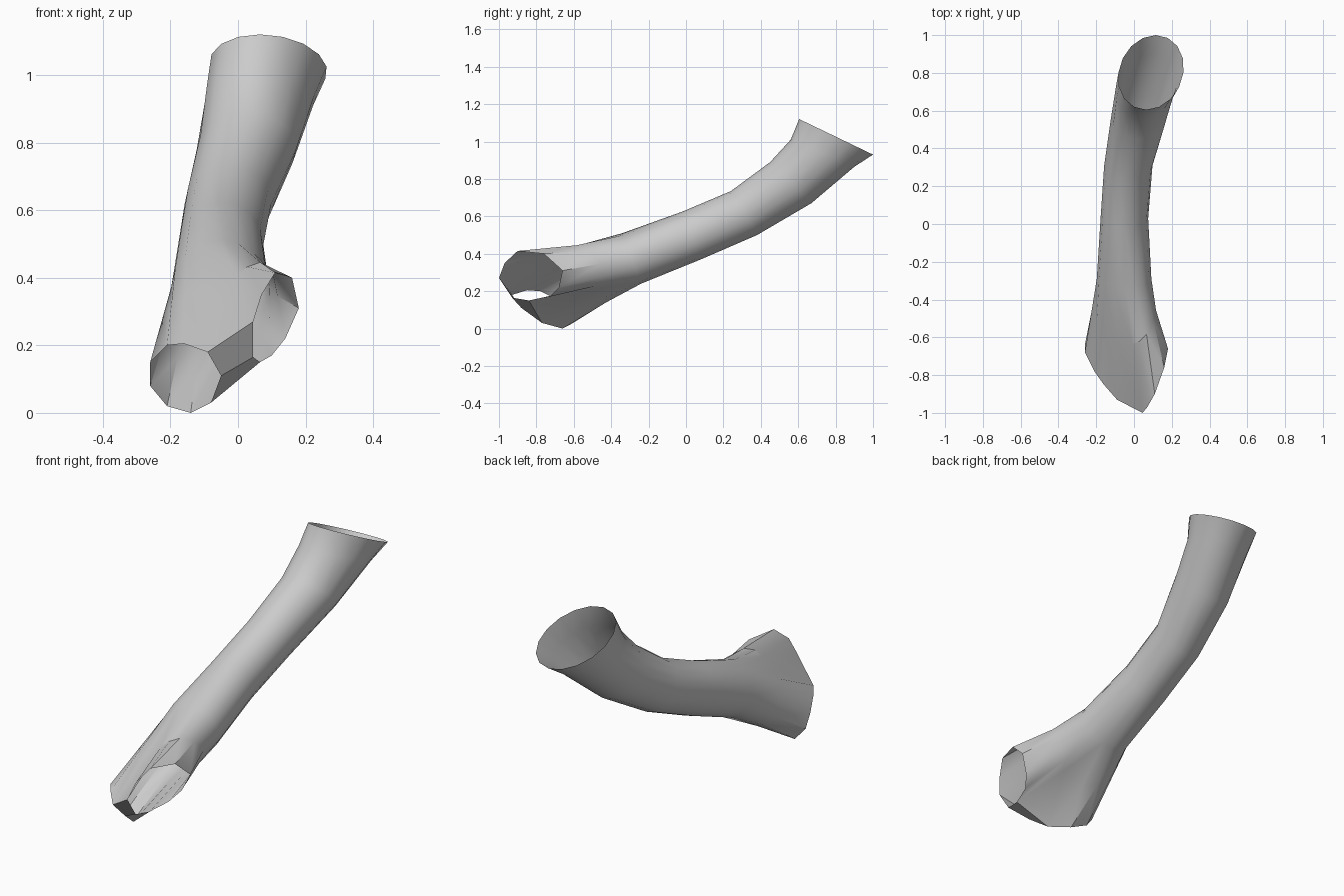
import bpy, bmesh, math
from mathutils import Vector

if "Cube" in bpy.data.objects:
    bpy.data.objects.remove(bpy.data.objects["Cube"])

N = 16
grey = bpy.data.materials.new("light_grey")
grey.diffuse_color = (0.6, 0.6, 0.6, 1)
grey.use_nodes = True
grey.node_tree.nodes["Principled BSDF"].inputs["Base Color"].default_value = grey.diffuse_color

# Open rims of the two branches, counter-clockwise seen from the front
right_rim = [(.18, -.66, .31), (.16, -.76, .40), (.11, -.90, .415), (.07, -.97, .35),
             (.045, -1.0, .27), (.045, -.93, .165), (.065, -.84, .15), (.10, -.73, .17),
             (.14, -.68, .22)]
left_rim = [(-.09, -.93, .18), (-.16, -.85, .205), (-.21, -.78, .20), (-.26, -.68, .15),
            (-.26, -.64, .08), (-.21, -.62, .02), (-.14, -.66, 0), (-.08, -.77, .03),
            (-.05, -.88, .11)]
# Outer loop around both branches: 16 points matching the tube sections
outer = right_rim[:5] + left_rim[:8] + right_rim[6:]

# Tube sections: left x, right x, bottom (y, z), top (y, z)
sections = [(-.197, .092, (-.24, .24), (-.34, .51)),
            (-.177, .075, (.08, .37), (-.02, .625)),
            (-.158, .098, (.38, .50), (.24, .735)),
            (-.122, .172, (.67, .67), (.45, .89)),
            (-.095, .225, (.90, .865), (.56, 1.01)),
            (-.082, .262, (1.0, .93), (.605, 1.12))]


def ring(x0, x1, bottom, top, skew=0.0):
    """Elliptical section spanning two side limits and a tilted bottom-top line."""
    pts = []
    for i in range(N):
        a = 2 * math.pi * i / N
        t = (1 + math.sin(a)) / 2
        x = (x0 + x1) / 2 + (x1 - x0) / 2 * math.cos(a) - skew * math.sin(a)
        pts.append((x, bottom[0] + (top[0] - bottom[0]) * t,
                    bottom[1] + (top[1] - bottom[1]) * t))
    return pts


rings = [outer] + [ring(*s, skew=.025 if i > 3 else 0) for i, s in enumerate(sections)]
# Flare section easing the branches into the trunk, slightly waisted on the right
flare = []
for i, (a, b) in enumerate(zip(rings[0], rings[1])):
    p = Vector(a).lerp(Vector(b), .55)
    p.x -= .015 * max(0, math.cos(2 * math.pi * i / N))
    flare.append(p)
rings.insert(1, flare)

# Forked tube: lofted walls, open at all three ends
bm = bmesh.new()
loops = [[bm.verts.new(p) for p in r] for r in rings]
for a, b in zip(loops, loops[1:]):
    for i in range(N):
        j = (i + 1) % N
        bm.faces.new((a[i], b[i], b[j], a[j]))

# Web between the two branch openings
o = loops[0]
r_mid = bm.verts.new(right_rim[5])
l_mid = bm.verts.new(left_rim[8])
bm.faces.new((o[4], o[5], l_mid, r_mid))
bm.faces.new((l_mid, o[12], o[13], r_mid))

mesh = bpy.data.meshes.new("forked_tube")
bm.to_mesh(mesh)
bm.free()
tube = bpy.data.objects.new("forked_tube", mesh)
bpy.context.collection.objects.link(tube)
mesh.materials.append(grey)
bpy.context.view_layer.objects.active = tube
tube.select_set(True)
bpy.ops.object.shade_smooth_by_angle(angle=math.radians(35))
